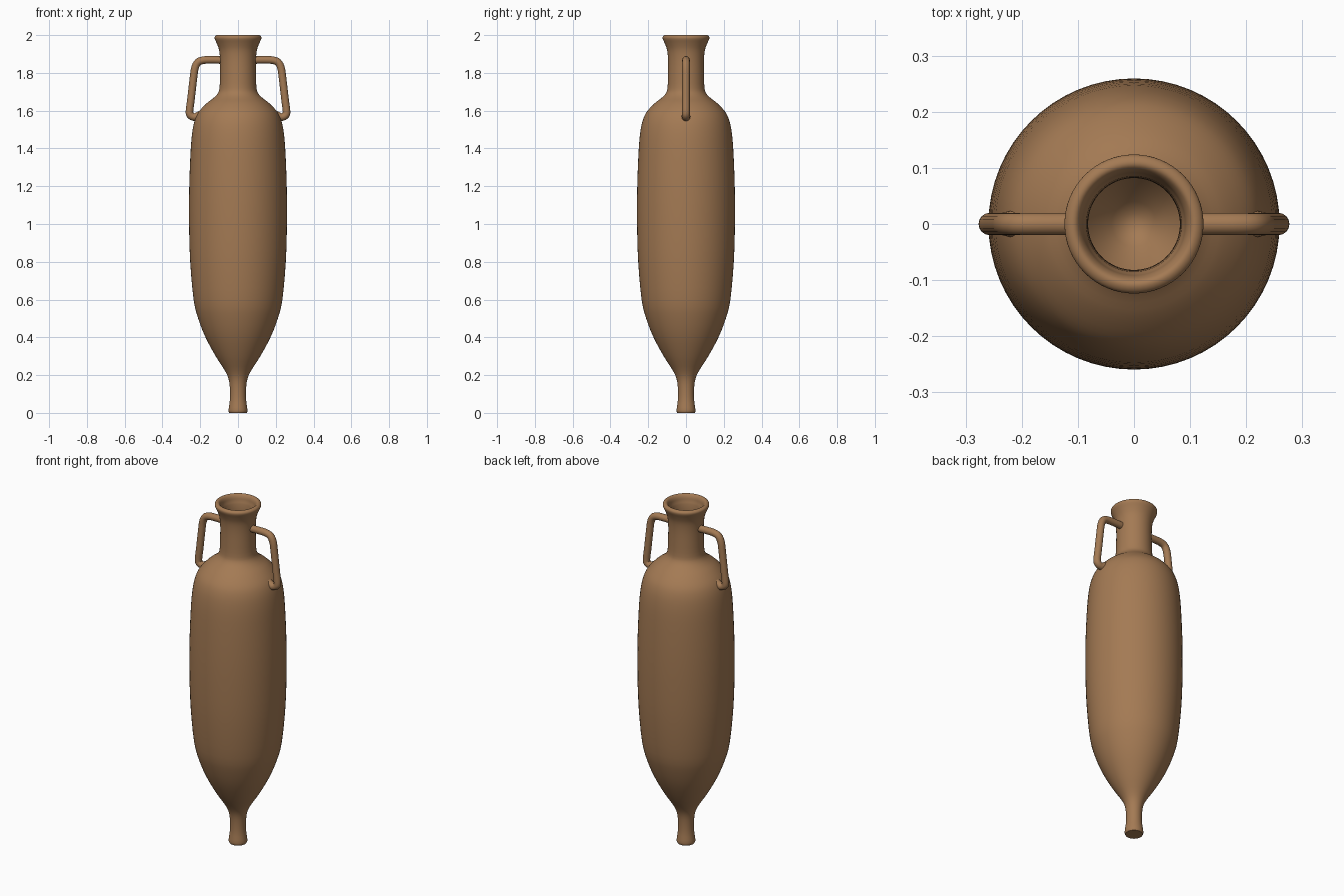
import bpy, bmesh, math
from mathutils import Vector

cube = bpy.data.objects.get("Cube")
if cube:
    bpy.data.objects.remove(cube, do_unlink=True)

# Fired clay
clay = bpy.data.materials.new("brown_clay")
clay.use_nodes = True
clay.diffuse_color = (0.37, 0.195, 0.088, 1)
clay.node_tree.nodes["Principled BSDF"].inputs["Base Color"].default_value = clay.diffuse_color


def smooth_path(points, steps):
    """Catmull-Rom curve through the points."""
    pts = [Vector(p) for p in points]
    pts = [2 * pts[0] - pts[1]] + pts + [2 * pts[-1] - pts[-2]]
    path = []
    for a, b, c, d in zip(pts, pts[1:], pts[2:], pts[3:]):
        for i in range(steps):
            t = i / steps
            path.append(0.5 * (2 * b + (c - a) * t + (2 * a - 5 * b + 4 * c - d) * t ** 2
                               + (3 * b - a - 3 * c + d) * t ** 3))
    return path + [pts[-2]]


def finish(name, bm):
    bmesh.ops.recalc_face_normals(bm, faces=bm.faces)
    mesh = bpy.data.meshes.new(name)
    bm.to_mesh(mesh)
    bm.free()
    obj = bpy.data.objects.new(name, mesh)
    bpy.context.collection.objects.link(obj)
    mesh.materials.append(clay)
    bpy.ops.object.select_all(action='DESELECT')
    obj.select_set(True)
    bpy.context.view_layer.objects.active = obj
    bpy.ops.object.shade_smooth_by_angle(angle=math.radians(40))
    return obj


def loft(bm, rings):
    """Bridge successive rings of equal size."""
    for r, s in zip(rings, rings[1:]):
        for i in range(len(r)):
            j = (i + 1) % len(r)
            bm.faces.new((r[i], r[j], s[j], s[i]))


# Vessel: outer wall, rounded lip and hollow inside (radius, height)
outer = [(0.046, 0), (0.05, 0.015), (0.043, 0.07), (0.043, 0.13), (0.05, 0.18), (0.07, 0.225),
         (0.118, 0.3), (0.172, 0.4), (0.211, 0.5), (0.235, 0.6), (0.253, 0.8), (0.259, 1.0),
         (0.258, 1.2), (0.25, 1.4), (0.24, 1.5), (0.225, 1.56), (0.203, 1.6), (0.165, 1.64),
         (0.13, 1.667), (0.108, 1.69), (0.098, 1.72), (0.095, 1.8), (0.095, 1.87),
         (0.1, 1.92), (0.112, 1.955), (0.123, 1.98), (0.122, 1.993), (0.112, 2.0)]
inner = [(0.102, 1.998), (0.094, 1.985), (0.09, 1.965), (0.083, 1.92), (0.083, 1.72),
         (0.095, 1.685), (0.15, 1.635), (0.2, 1.58), (0.235, 1.45), (0.245, 1.2), (0.245, 1.0),
         (0.235, 0.75), (0.195, 0.5), (0.105, 0.3), (0.04, 0.21), (0.01, 0.19)]
profile = smooth_path(outer + inner, 3)
sides = 64
bm = bmesh.new()
rings = []
for r, z in profile:
    rings.append([bm.verts.new((r * math.cos(math.tau * i / sides),
                                r * math.sin(math.tau * i / sides), z)) for i in range(sides)])
loft(bm, rings)
bm.faces.new(rings[0])
bm.faces.new(rings[-1])
finish("vessel", bm)

# Handles: round bars from the neck down to the shoulder
handle = [(0.085, 0, 1.868), (0.14, 0, 1.869), (0.185, 0, 1.867), (0.213, 0, 1.855),
          (0.228, 0, 1.825), (0.235, 0, 1.78), (0.249, 0, 1.66), (0.257, 0, 1.595),
          (0.25, 0, 1.574), (0.228, 0, 1.566), (0.19, 0, 1.575)]
for name, side in (("left_handle", 1), ("right_handle", -1)):
    bm = bmesh.new()
    path = smooth_path([(side * x, y, z) for x, y, z in handle], 4)
    rings = []
    for i, p in enumerate(path):
        along = (path[min(i + 1, len(path) - 1)] - path[max(i - 1, 0)]).normalized()
        across = Vector((0, 1, 0))
        normal = along.cross(across)
        # Bar swells slightly where it joins the shoulder
        radius = 0.02 + 0.008 * max(0, (i - len(path) + 6) / 5)
        rings.append([bm.verts.new(p + radius * (math.cos(a) * across + math.sin(a) * normal))
                      for a in (math.tau * k / 16 for k in range(16))])
    loft(bm, rings)
    bm.faces.new(rings[0])
    bm.faces.new(rings[-1])
    finish(name, bm)
